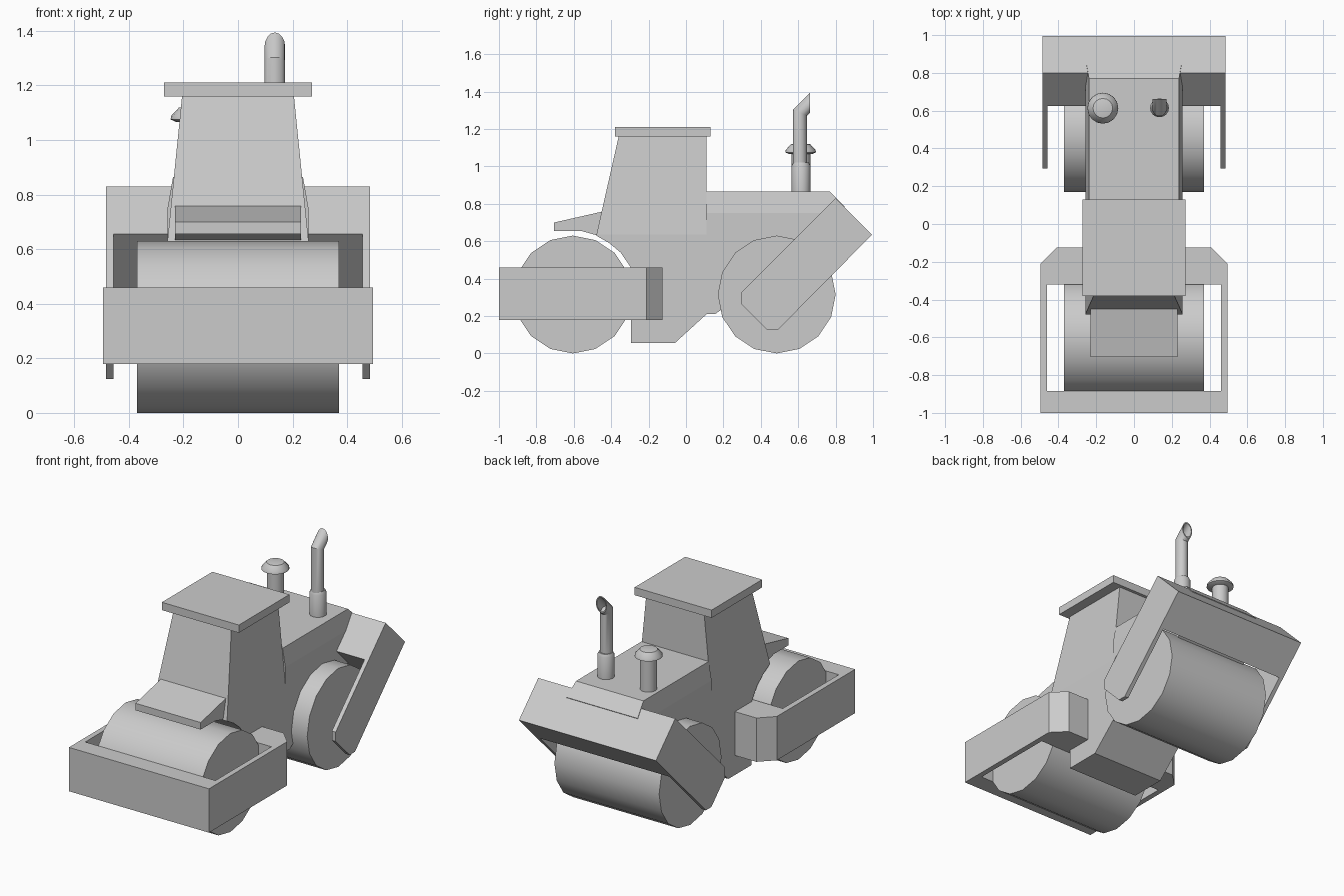
import bpy, bmesh
from math import sin, cos, tan, pi, radians

if "Cube" in bpy.data.objects:
    bpy.data.objects.remove(bpy.data.objects["Cube"])


def finish(name, bm, smooth=False):
    bmesh.ops.recalc_face_normals(bm, faces=bm.faces)
    me = bpy.data.meshes.new(name)
    bm.to_mesh(me)
    bm.free()
    ob = bpy.data.objects.new(name, me)
    bpy.context.collection.objects.link(ob)
    if smooth:
        bpy.ops.object.select_all(action='DESELECT')
        ob.select_set(True)
        bpy.context.view_layer.objects.active = ob
        bpy.ops.object.shade_smooth_by_angle(angle=radians(35))
    return ob


def prism(name, pts, half, bend=None, width=None):
    """Side (y, z) profile extruded over x; width(z) tapers it, with a crease at z = bend."""
    bm = bmesh.new()
    face = bm.faces.new([bm.verts.new((-half, y, z)) for y, z in pts])
    new = bmesh.ops.extrude_face_region(bm, geom=[face], use_keep_orig=True)['geom']
    bmesh.ops.translate(bm, vec=(2 * half, 0, 0),
                        verts=[v for v in new if isinstance(v, bmesh.types.BMVert)])
    if bend is not None:
        bmesh.ops.bisect_plane(bm, geom=bm.verts[:] + bm.edges[:] + bm.faces[:],
                               plane_co=(0, 0, bend), plane_no=(0, 0, 1))
    if width:
        for v in bm.verts:
            v.co.x = width(v.co.z) * (1 if v.co.x > 0 else -1)
    return finish(name, bm)


def tube(name, rings, cap_end=True):
    """Skin a list of equal-sized point rings."""
    bm = bmesh.new()
    loops = [[bm.verts.new(p) for p in r] for r in rings]
    n = len(loops[0])
    for a, b in zip(loops, loops[1:]):
        for i in range(n):
            j = (i + 1) % n
            bm.faces.new((a[i], a[j], b[j], b[i]))
    bm.faces.new(loops[0])
    if cap_end:
        bm.faces.new(loops[-1])
    return finish(name, bm, True)


def lathe(name, x, y, profile, n=16):
    """Upright turned part from (radius, z) pairs."""
    return tube(name, [[(x + r * cos(2 * pi * i / n), y + r * sin(2 * pi * i / n), z)
                        for i in range(n)] for r, z in profile])


# Rollers
for name, yc, r in (("front_roller", -0.605, 0.315), ("rear_roller", 0.485, 0.315)):
    tube(name, [[(x, yc + r * cos(2 * pi * i / 16), r + r * sin(2 * pi * i / 16))
                 for i in range(16)] for x in (-0.37, 0.37)])

# Front roller frame: half outline, mirrored
outline = [(0, -1), (0.495, -1), (0.495, -0.21), (0.41, -0.125), (0, -0.125),
           (0, -0.32), (0.46, -0.32), (0.46, -0.885), (0, -0.885)]
bm = bmesh.new()
low = [bm.verts.new((x, y, 0.18)) for x, y in outline]
top = [bm.verts.new((x, y, 0.46)) for x, y in outline]
bm.faces.new(low[::-1])
bm.faces.new(top)
for i in range(len(outline)):
    j = (i + 1) % len(outline)
    if outline[i][0] or outline[j][0]:
        bm.faces.new((low[i], low[j], top[j], top[i]))
# normals are already outward on this outline
frame = finish("front_roller_frame", bm)
frame.modifiers.new("Mirror", 'MIRROR')

# Cab with arch over the front roller
prism("cab", [(-0.48, 0.63), (-0.36, 1.16), (0.11, 1.16), (0.11, 0.21), (-0.06, 0.055),
              (-0.295, 0.055), (-0.295, 0.46), (-0.35, 0.54), (-0.41, 0.59)], 0.258,
      bend=0.635, width=lambda z: 0.258 - 0.053 * max(0, z - 0.635) / 0.525)
prism("roof", [(-0.38, 1.16), (0.13, 1.16), (0.13, 1.21), (-0.38, 1.21)], 0.272)
prism("front_hood", [(-0.705, 0.70), (-0.705, 0.655), (-0.56, 0.655), (-0.47, 0.63),
                     (-0.44, 0.64), (-0.44, 0.76)], 0.23)

# Engine cover
prism("engine_cover", [(0.11, 0.865), (0.77, 0.865), (0.848, 0.787), (0.84, 0.77),
                       (0.84, 0.60), (0.72, 0.52), (0.30, 0.40), (0.19, 0.235),
                       (0.155, 0.21), (0.11, 0.21)], 0.258,
      bend=0.75, width=lambda z: 0.258 - 0.02 * max(0, z - 0.75) / 0.115)

# Rear fork: tilted block hollowed between the arms
fork = prism("rear_fork", [(0.80, 0.83), (0.995, 0.635), (0.49, 0.125), (0.435, 0.125),
                           (0.295, 0.265), (0.295, 0.325)], 0.484)
cutter = prism("fork_cutter", [(0.575, 0.705), (0.87, 0.41), (0.27, -0.19), (-0.025, 0.105)], 0.457)
cutter.hide_render = True
cutter.hide_viewport = True
cut = fork.modifiers.new("Hollow", 'BOOLEAN')
cut.operation = 'DIFFERENCE'
cut.solver = 'EXACT'
cut.object = cutter

# Exhaust: sleeve and bent pipe with a vertical open end
lathe("exhaust_sleeve", 0.135, 0.615, [(0.05, 0.86), (0.05, 1.005), (0.041, 1.022)])
yc, end = 0.609, 0.662


def pipe_ring(r, kind):
    ring = []
    for i in range(16):
        x, y = r * cos(2 * pi * i / 16), r * sin(2 * pi * i / 16)
        bend_z = 1.287 - y * tan(pi / 8)
        z = {"base": 1.0, "bend": bend_z, "end": bend_z + end - yc - y}[kind]
        ring.append((0.135 + x, end if kind == "end" else yc + y, z))
    return ring


tube("exhaust_pipe", [pipe_ring(0.038, "base"), pipe_ring(0.038, "bend"), pipe_ring(0.038, "end"),
                      pipe_ring(0.032, "end"), pipe_ring(0.032, "bend")])

# Air intake
lathe("air_intake_stem", -0.165, 0.615, [(0.05, 0.86), (0.05, 1.08)])
lathe("air_intake_cap", -0.165, 0.613, [(0.06, 1.065), (0.082, 1.075), (0.08, 1.088),
                                        (0.052, 1.118), (0.03, 1.122)])
